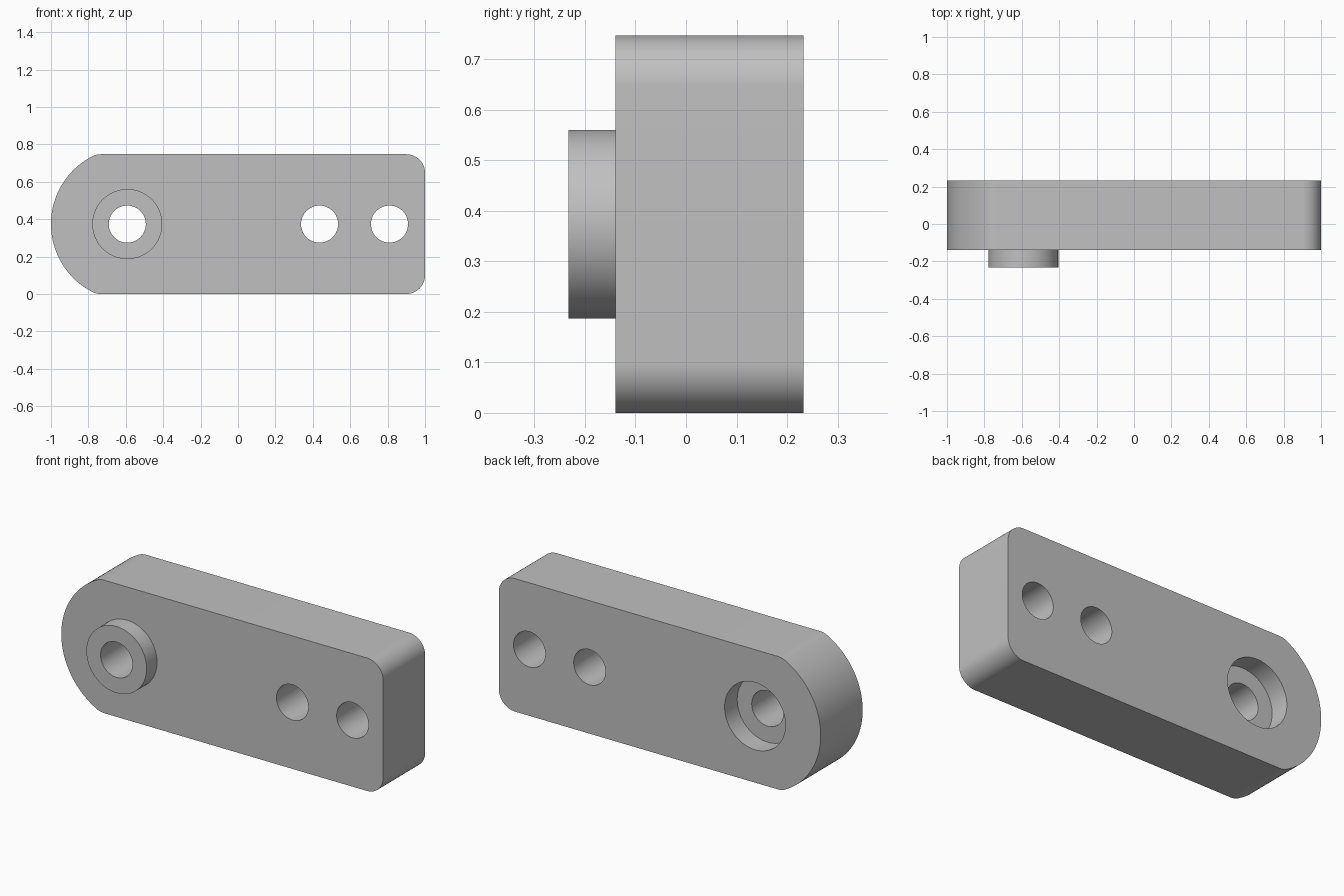
import bpy, bmesh, math
from mathutils import Vector

cube = bpy.data.objects.get("Cube")
if cube:
    bpy.data.objects.remove(cube, do_unlink=True)

HEIGHT, MID = 0.747, 0.3735
FRONT, BACK = -0.14, 0.233       # plate faces
BOSS_FRONT = -0.233
PIVOT_X = -0.592
END_RADIUS = 0.408
FILLET = 0.1
HOLE_RADIUS = 0.099

grey = bpy.data.materials.new("plain_grey")
grey.use_nodes = True
colour = (0.53, 0.53, 0.53, 1)
grey.diffuse_color = colour
grey.node_tree.nodes["Principled BSDF"].inputs["Base Color"].default_value = colour


def arc(cx, cz, radius, start, end, steps):
    """Points on an arc in the x-z plane, angles in radians."""
    angles = [start + (end - start) * i / steps for i in range(steps + 1)]
    return [(cx + radius * math.cos(a), cz + radius * math.sin(a)) for a in angles]


def prism(name, outline, y0, y1):
    """Extrude an x-z outline from y0 to y1."""
    bm = bmesh.new()
    face = bm.faces.new([bm.verts.new((x, y0, z)) for x, z in outline])
    new = bmesh.ops.extrude_face_region(bm, geom=[face])["geom"]
    verts = [v for v in new if isinstance(v, bmesh.types.BMVert)]
    bmesh.ops.translate(bm, verts=verts, vec=Vector((0, y1 - y0, 0)))
    bmesh.ops.recalc_face_normals(bm, faces=bm.faces)
    mesh = bpy.data.meshes.new(name)
    bm.to_mesh(mesh)
    bm.free()
    mesh.materials.append(grey)
    obj = bpy.data.objects.new(name, mesh)
    bpy.context.collection.objects.link(obj)
    return obj


def disc(name, x, radius, y0, y1):
    return prism(name, arc(x, MID, radius, 0, math.tau, 96)[:-1], y0, y1)


def combine(target, tool, operation):
    """Apply a boolean and remove the helper."""
    tool.hide_render = True
    mod = target.modifiers.new(operation.lower(), "BOOLEAN")
    mod.operation, mod.object, mod.solver = operation, tool, "EXACT"
    bpy.context.view_layer.objects.active = target
    bpy.ops.object.modifier_apply(modifier=mod.name)
    bpy.data.objects.remove(tool, do_unlink=True)


# Plate outline: upper half from the square end to the round end, then mirrored
rise = MID - FILLET
run = math.sqrt((END_RADIUS - FILLET) ** 2 - rise ** 2)
blend = math.atan2(rise, -run)
upper = arc(1 - FILLET, HEIGHT - FILLET, FILLET, 0, math.pi / 2, 16)
upper += arc(PIVOT_X - run, HEIGHT - FILLET, FILLET, math.pi / 2, blend, 8)
upper += arc(PIVOT_X, MID, END_RADIUS, blend, math.pi, 32)[1:]
lower = [(x, HEIGHT - z) for x, z in reversed(upper[:-1])]
arm = prism("link_arm", upper + lower, FRONT, BACK)

# Raised boss on the front, matching recess in the back
combine(arm, disc("boss", PIVOT_X, 0.187, BOSS_FRONT, 0), "UNION")
combine(arm, disc("recess_cutter", PIVOT_X, 0.189, BACK - 0.112, BACK + 0.1), "DIFFERENCE")

# Through holes
for x in (PIVOT_X, 0.436, 0.81):
    combine(arm, disc("hole_cutter", x, HOLE_RADIUS, -0.5, 0.5), "DIFFERENCE")

# Smooth curved walls with crisp rims
bpy.ops.object.select_all(action="DESELECT")
arm.select_set(True)
bpy.context.view_layer.objects.active = arm
bpy.ops.object.shade_smooth_by_angle(angle=math.radians(30))
